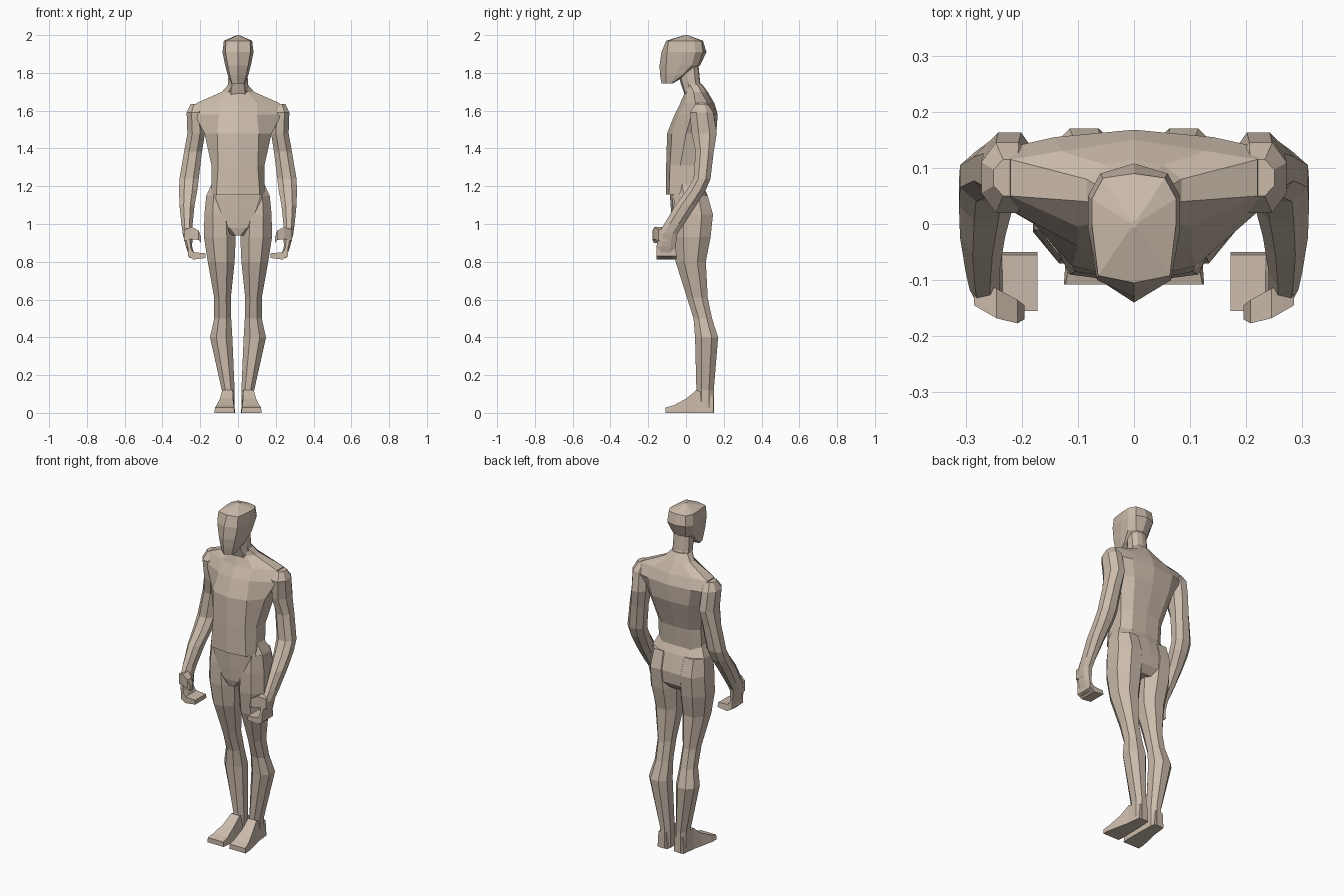
import bpy, bmesh
from mathutils import Vector

skin = bpy.data.materials.new("skin")
skin.diffuse_color = (0.60, 0.50, 0.41, 1)


def loft(name, rings, mirror=False):
    """Skin a closed surface over rings of equal point count."""
    bm = bmesh.new()
    for s in ((1, -1) if mirror else (1,)):
        vs = [[bm.verts.new((p[0] * s, p[1], p[2])) for p in r] for r in rings]
        n = len(vs[0])
        for a, b in zip(vs, vs[1:]):
            for i in range(n):
                j = (i + 1) % n
                bm.faces.new((a[i], a[j], b[j], b[i]))
        bm.faces.new(vs[0])
        bm.faces.new(vs[-1])
    bmesh.ops.recalc_face_normals(bm, faces=bm.faces)
    me = bpy.data.meshes.new(name)
    bm.to_mesh(me)
    bm.free()
    me.materials.append(skin)
    ob = bpy.data.objects.new(name, me)
    bpy.context.collection.objects.link(ob)
    return ob


def sym(z, half):
    """Symmetric ring at height z; half runs from front centre to back centre."""
    full = half + [(-x, y) for x, y in reversed(half[1:-1])]
    return [(x, y, z) for x, y in full]


def trunk(z, wf, w, yf, yfe, ysf, ysb, wb, ybe, yb):
    return sym(z, [(0, yf), (wf, yfe), (w, ysf), (w, ysb), (wb, ybe), (0, yb)])


def octo(z, x0, x1, y0, y1, c=0.28):
    """Chamfered rectangle ring at height z."""
    a, b = (x1 - x0) * c, (y1 - y0) * c
    return [(x, y, z) for x, y in (
        (x0 + a, y0), (x1 - a, y0), (x1, y0 + b), (x1, y1 - b),
        (x1 - a, y1), (x0 + a, y1), (x0, y1 - b), (x0, y0 + b))]


# Torso: waist, ribs, chest, shoulders, collar
loft("torso", [trunk(*r) for r in (
    (1.155, .115, .14, -.105, -.09, -.04, .05, .09, .085, .09),
    (1.31, .105, .14, -.105, -.085, -.03, .06, .09, .10, .105),
    (1.48, .11, .178, -.10, -.075, .0, .10, .12, .15, .16),
    (1.58, .10, .23, -.06, -.04, .03, .135, .14, .155, .168),
    (1.64, .10, .22, -.03, -.005, .05, .115, .13, .13, .15),
    (1.70, .05, .085, -.005, .005, .04, .08, .05, .105, .115),
    (1.74, .03, .05, -.02, -.01, .02, .06, .03, .08, .085))])

# Neck
loft("neck", [trunk(*r) for r in (
    (1.68, .04, .06, -.005, .0, .03, .07, .04, .095, .10),
    (1.75, .03, .052, -.03, -.02, .01, .05, .03, .07, .075),
    (1.85, .03, .05, -.05, -.04, .0, .04, .03, .06, .065))])

# Head: chin up to crown, with a ridge down the face
loft("head", [trunk(*r) for r in (
    (1.745, .032, .036, -.13, -.105, -.085, -.075, .02, -.07, -.068),
    (1.79, .044, .055, -.138, -.105, -.05, -.015, .03, .0, .005),
    (1.84, .054, .068, -.14, -.105, -.03, .03, .04, .065, .075),
    (1.91, .066, .082, -.13, -.10, -.01, .05, .06, .09, .108),
    (1.97, .064, .075, -.105, -.092, .0, .045, .055, .082, .09),
    (2.0, .004, .006, -.008, -.005, .0, .002, .004, .005, .008))])

# Pelvis tapering to the crotch
loft("pelvis", [trunk(*r) for r in (
    (1.21, .09, .14, -.08, -.06, -.02, .05, .08, .08, .085),
    (1.15, .115, .168, -.085, -.072, -.01, .07, .10, .108, .115),
    (1.05, .085, .176, -.078, -.07, -.01, .08, .10, .138, .14),
    (.98, .045, .14, -.072, -.068, -.01, .08, .10, .132, .132),
    (.94, .015, .05, -.06, -.06, -.01, .06, .03, .10, .10))])

# Legs
loft("legs", [octo(*r) for r in (
    (1.15, .03, .168, -.06, .115),
    (1.05, .02, .178, -.07, .143),
    (.93, .012, .18, -.07, .13),
    (.80, .018, .16, -.055, .105),
    (.61, .038, .126, .005, .115),
    (.50, .036, .126, .04, .138),
    (.40, .03, .148, .048, .17),
    (.12, .018, .086, .055, .147),
    (.0, .018, .086, .055, .147))], True)

# Feet, lofted from heel to toe
loft("feet", [[(xi, y, 0), (xo, y, 0), (xo - t, y, z), (xi + t, y, z)]
              for y, xi, xo, z, t in (
    (.145, .022, .085, .09, .006), (.055, .016, .095, .12, .012),
    (.0, .015, .108, .075, .012), (-.065, .014, .122, .04, .008),
    (-.108, .018, .125, .028, .003))], True)

# Arms: shoulder cap, elbow, then forward to the wrist
loft("arms", [octo(*r) for r in (
    (1.635, .19, .25, .05, .115),
    (1.59, .18, .272, .02, .145),
    (1.48, .175, .268, .03, .163),
    (1.385, .19, .285, .05, .147),
    (1.24, .208, .31, .04, .13),
    (1.18, .215, .312, .005, .105),
    (1.10, .23, .31, -.055, .055),
    (1.0, .24, .30, -.115, -.01),
    (.95, .24, .293, -.145, -.045),
    (.88, .243, .276, -.155, -.055),
    (.82, .225, .255, -.155, -.06))], True)

# Curled fingers
loft("fingers", [[(x, -.155, z0), (x, -.05, z0), (x, -.055, z1), (x, -.155, z1)]
                 for x, z0, z1 in (
    (.265, .83, .89), (.235, .812, .85), (.172, .82, .845))], True)

# Thumbs
loft("thumbs", [[(x, y0, z0), (x, y1, z0), (x, y1, z1), (x, y0, z1)]
                for x, y0, y1, z0, z1 in (
    (.285, -.145, -.10, .91, .97), (.245, -.168, -.115, .92, .985),
    (.208, -.177, -.135, .915, .965), (.195, -.17, -.145, .90, .93))], True)
